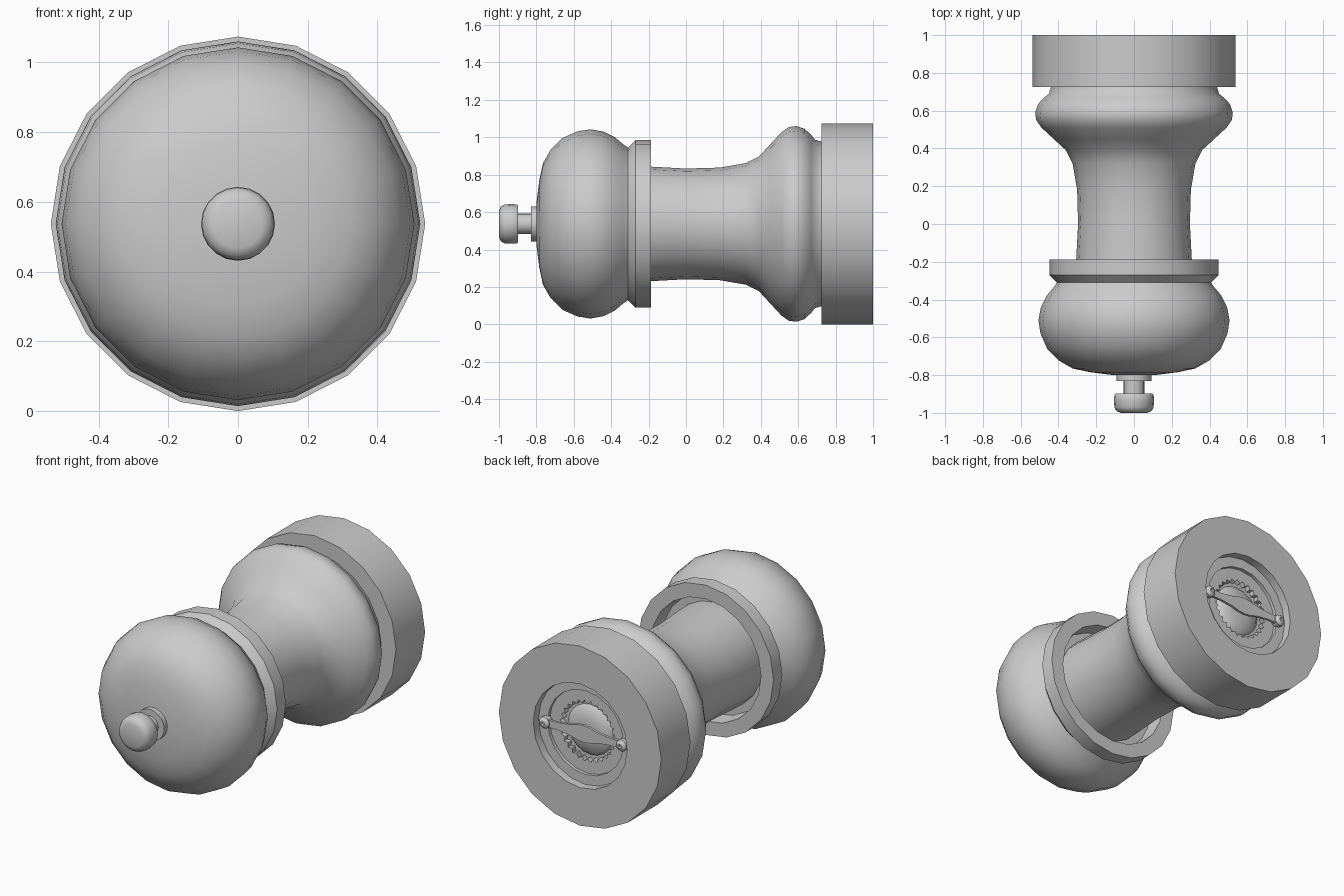
import bpy, bmesh, math
from math import sin, cos, pi

if "Cube" in bpy.data.objects:
    bpy.data.objects.remove(bpy.data.objects["Cube"])

CZ = 0.537  # height of the turning axis


def finish(name, bm, angle=38):
    bmesh.ops.remove_doubles(bm, verts=bm.verts, dist=1e-5)
    bmesh.ops.recalc_face_normals(bm, faces=bm.faces)
    me = bpy.data.meshes.new(name)
    bm.to_mesh(me)
    bm.free()
    ob = bpy.data.objects.new(name, me)
    bpy.context.collection.objects.link(ob)
    bpy.ops.object.select_all(action='DESELECT')
    ob.select_set(True)
    bpy.context.view_layer.objects.active = ob
    bpy.ops.object.shade_smooth_by_angle(angle=math.radians(angle))
    return ob


def lathe(name, profile, seg=20, x=0.0, angle=38):
    """Turn a (y, radius) profile around the lengthwise axis."""
    bm = bmesh.new()
    rings = []
    for y, r in profile:
        if r == 0:
            rings.append([bm.verts.new((x, y, CZ))] * seg)
        else:
            rings.append([bm.verts.new((x + r * sin(2 * pi * i / seg), y,
                                        CZ + r * cos(2 * pi * i / seg))) for i in range(seg)])
    for a, b in zip(rings, rings[1:]):
        for i in range(seg):
            j = (i + 1) % seg
            quad = list(dict.fromkeys((a[i], a[j], b[j], b[i])))
            if len(quad) > 2:
                bm.faces.new(quad)
    return finish(name, bm, angle)


# Knob, stem and collar on the end of the spindle
lathe("knob", [(-1, 0), (-1, .07), (-.99, .093), (-.97, .104), (-.93, .106),
               (-.905, .104), (-.898, .098), (-.898, .05)])
lathe("spindle", [(-.90, 0), (-.90, .055), (-.83, .055), (-.83, .093), (-.77, .093)])

# Rounded head with a shoulder ring and a recess where the body enters
lathe("head", [(-.80, 0), (-.80, .11), (-.785, .23), (-.765, .325), (-.725, .395),
               (-.66, .46), (-.58, .495), (-.51, .506), (-.44, .493), (-.38, .463),
               (-.335, .425), (-.31, .408), (-.27, .448), (-.187, .448),
               (-.187, .365), (-.28, .355), (-.28, 0)])

# Waisted body flaring into a rounded bulge
lathe("body", [(-.28, 0), (-.28, .308), (-.187, .306), (0, .296), (.18, .301),
               (.32, .325), (.39, .36), (.45, .425), (.51, .49), (.55, .518),
               (.59, .523), (.635, .508), (.67, .475), (.69, .45), (.725, .44)])

# Heavy base ring with a stepped recess in its end
lathe("base", [(.725, 0), (.725, .537), (1, .537), (1, .31), (.95, .31),
               (.95, .25), (.90, .25), (.90, 0)])

# Toothed ring of the grinder
bm = bmesh.new()
teeth = 28
n = teeth * 2
outer, inner, deep = [], [], []
for i in range(n):
    s, c = sin(2 * pi * i / n), cos(2 * pi * i / n)
    r = .183 if i % 2 else .163
    outer.append(bm.verts.new((.25 * s, .93, CZ + .25 * c)))
    inner.append(bm.verts.new((r * s, .93, CZ + r * c)))
    deep.append(bm.verts.new((r * s, .90, CZ + r * c)))
for i in range(n):
    j = (i + 1) % n
    bm.faces.new((outer[i], outer[j], inner[j], inner[i]))
    bm.faces.new((inner[i], inner[j], deep[j], deep[i]))
finish("grinder_ring", bm, 20)

# Cone of the grinder
lathe("grinder_cone", [(.90, .15), (.92, .13), (.93, .06), (.93, 0)], 20)

# Shaped strap across the recess
half = [(-.27, .022), (-.17, .022), (-.09, .032), (-.04, .046), (0, .05)]
top = half + [(-x, h) for x, h in reversed(half[:-1])]
outline = top + [(x, -h) for x, h in reversed(top)]
bm = bmesh.new()
face = bm.faces.new([bm.verts.new((x, .955, CZ + h)) for x, h in outline])
ext = bmesh.ops.extrude_face_region(bm, geom=[face])
for v in ext["geom"]:
    if isinstance(v, bmesh.types.BMVert):
        v.co.y += .015
finish("strap", bm, 20)

# Screws holding the strap
for side, x in (("left", -.255), ("right", .255)):
    lathe("screw_" + side, [(.94, .034), (.975, .034), (.987, .024), (.99, .012),
                            (.982, .008), (.982, 0)], 12, x)
